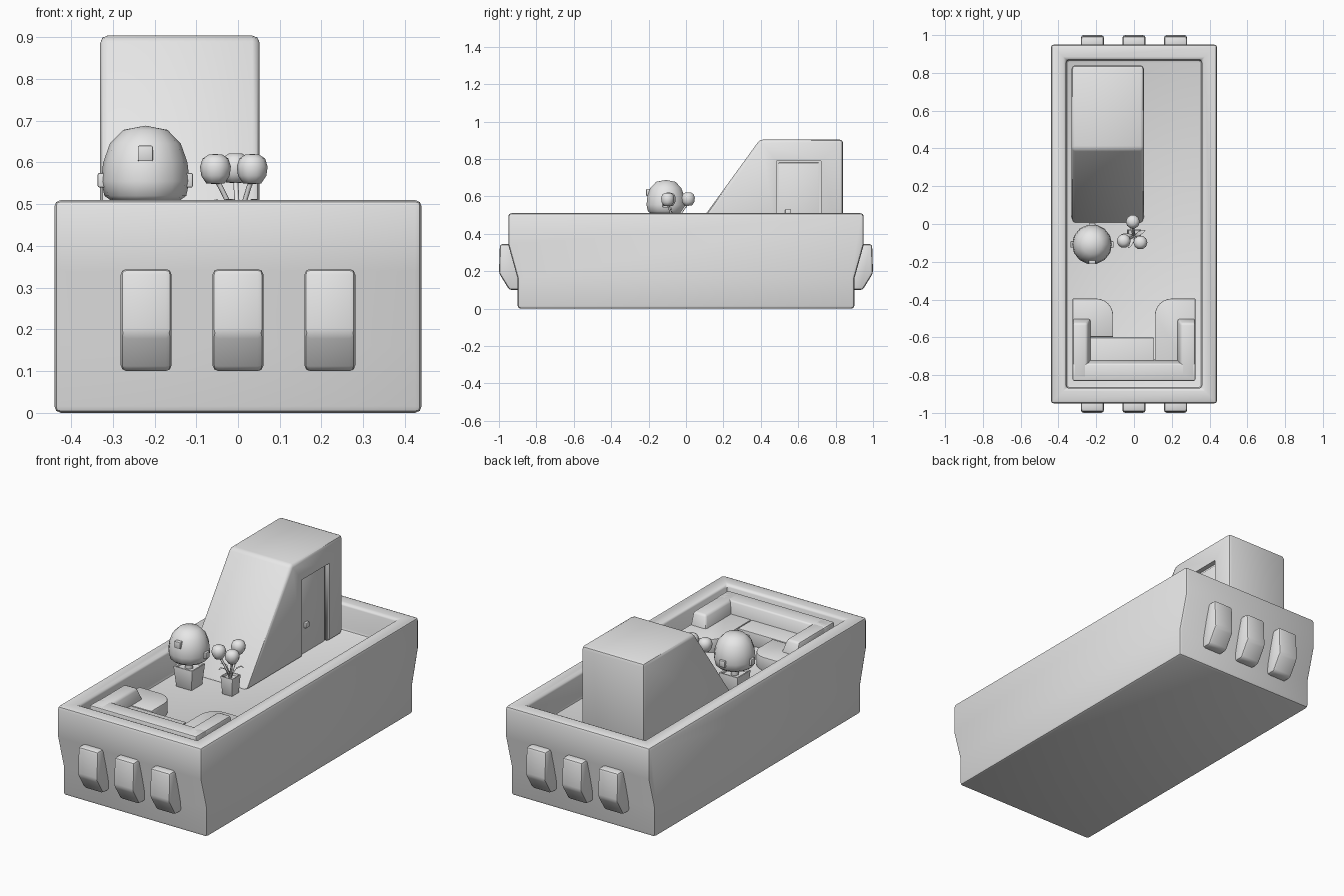
import bpy, bmesh, math
from mathutils import Vector

if "Cube" in bpy.data.objects:
    bpy.data.objects.remove(bpy.data.objects["Cube"])

grey = bpy.data.materials.new("plain_grey")
grey.use_nodes = True
grey.diffuse_color = (0.8, 0.8, 0.8, 1)
grey.node_tree.nodes["Principled BSDF"].inputs["Base Color"].default_value = (0.8, 0.8, 0.8, 1)

DECK = 0.36
RIM = 0.51


def finish(name, bm, bevel=0, segments=2, angle=40):
    """Turn a bmesh into a shaded object, optionally with rounded edges."""
    bmesh.ops.recalc_face_normals(bm, faces=bm.faces)
    mesh = bpy.data.meshes.new(name)
    bm.to_mesh(mesh)
    bm.free()
    mesh.materials.append(grey)
    ob = bpy.data.objects.new(name, mesh)
    bpy.context.collection.objects.link(ob)
    bpy.ops.object.select_all(action="DESELECT")
    ob.select_set(True)
    bpy.context.view_layer.objects.active = ob
    if bevel:
        mod = ob.modifiers.new("rounded_edges", "BEVEL")
        mod.width, mod.segments = bevel, segments
        mod.limit_method, mod.angle_limit = "ANGLE", math.radians(30)
        bpy.ops.object.modifier_apply(modifier=mod.name)
    bpy.ops.object.shade_smooth_by_angle(angle=math.radians(angle))
    return ob


def prism_mesh(points, lo, hi, axis="x"):
    """Extrude a closed outline: (y, z) along x, (x, z) along y or (x, y) along z."""
    place = {"x": lambda a, b: (lo, a, b), "y": lambda a, b: (a, lo, b),
             "z": lambda a, b: (a, b, lo)}[axis]
    bm = bmesh.new()
    face = bm.faces.new([bm.verts.new(place(a, b)) for a, b in points])
    out = bmesh.ops.extrude_face_region(bm, geom=[face])
    step = Vector([hi - lo if axis == c else 0 for c in "xyz"])
    bmesh.ops.translate(bm, vec=step, verts=[v for v in out["geom"] if isinstance(v, bmesh.types.BMVert)])
    bmesh.ops.recalc_face_normals(bm, faces=bm.faces)
    return bm


def prism(name, points, lo, hi, axis="x", bevel=0, segments=2):
    return finish(name, prism_mesh(points, lo, hi, axis), bevel, segments)


def box(name, x, y, z, bevel=0):
    return prism(name, [(x[0], y[0]), (x[1], y[0]), (x[1], y[1]), (x[0], y[1])], z[0], z[1], "z", bevel)


def lathe(name, profile, centre, sides=16, angle=50):
    """Spin a (radius, height) profile about a vertical axis."""
    bm = bmesh.new()
    verts = [bm.verts.new((r, 0, z)) for r, z in profile]
    edges = [bm.edges.new(pair) for pair in zip(verts, verts[1:])]
    bmesh.ops.spin(bm, geom=verts + edges, axis=(0, 0, 1), cent=(0, 0, 0),
                   angle=math.tau, steps=sides, use_duplicate=False)
    bmesh.ops.remove_doubles(bm, verts=bm.verts, dist=0.0005)
    bmesh.ops.translate(bm, vec=centre, verts=bm.verts)
    return finish(name, bm, angle=angle)


def stem(name, start, end, radius, bow=0.0):
    """Thin bowed stalk between two points."""
    curve = bpy.data.curves.new(name, "CURVE")
    curve.dimensions = "3D"
    curve.bevel_depth, curve.bevel_resolution = radius, 1
    curve.use_fill_caps = True
    spline = curve.splines.new("POLY")
    spline.points.add(4)
    a, b = Vector(start), Vector(end)
    for i, p in enumerate(spline.points):
        t = i / 4
        p.co = (*(a.lerp(b, t) + Vector((0, 0, bow * math.sin(t * math.pi)))), 1)
    curve.materials.append(grey)
    ob = bpy.data.objects.new(name, curve)
    bpy.context.collection.objects.link(ob)


# Hull: stepped side outline, with the deck well sunk into the top
half = [(0.90, 0), (0.90, 0.16), (0.95, 0.34), (0.95, RIM)]
bm = prism_mesh([(-y, z) for y, z in half[::-1]] + half, -0.44, 0.44)
top = [f for f in bm.faces if f.normal.z > 0.9]
bmesh.ops.inset_region(bm, faces=top, thickness=0.114)
well = bmesh.ops.extrude_discrete_faces(bm, faces=top)["faces"]
bmesh.ops.translate(bm, vec=(0, 0, DECK - RIM), verts=well[0].verts)
finish("hull", bm, 0.016)

# Fenders at both ends
fender = [(0.88, 0.1), (0.945, 0.1), (1.0, 0.19), (0.995, 0.345), (0.93, 0.345)]
for end, sign in (("front", -1), ("rear", 1)):
    for i in (-1, 0, 1):
        prism(f"{end}_fender_{i + 2}", [(sign * y, z) for y, z in fender],
              0.22 * i - 0.061, 0.22 * i + 0.061, bevel=0.014)

# Cabin with a sloped front and a recessed doorway
cabin = prism("cabin", [(0.0, DECK), (0.84, DECK), (0.84, 0.904), (0.395, 0.904)], -0.33, 0.052, bevel=0.018)
cutter = box("doorway_cutter", (0.025, 0.2), (0.485, 0.722), (0.3, 0.79))
cutter.hide_render = True
cut = cabin.modifiers.new("doorway", "BOOLEAN")
cut.operation, cut.object, cut.solver = "DIFFERENCE", cutter, "EXACT"
bpy.context.view_layer.objects.active = cabin
bpy.ops.object.modifier_apply(modifier=cut.name)
bpy.data.objects.remove(cutter)
box("door", (0.02, 0.03), (0.495, 0.712), (DECK, 0.78), 0.003)
box("door_handle", (0.028, 0.045), (0.53, 0.56), (0.5, 0.53), 0.004)

# Corner sofa: seat, rounded end seats, backrest and sloped arms
SEAT = 0.435
box("sofa_seat", (-0.325, 0.106), (-0.82, -0.602), (DECK, SEAT), 0.004)
for side, s, back in (("right", -1, -0.598), ("left", 1, -0.82)):
    r = 0.09
    arc = [(0.2 - r * math.sin(a), -0.485 + r * math.cos(a))
           for a in (i * math.pi / 12 for i in range(7))]
    outline = [(0.325, -0.395)] + arc + [(0.11, back), (0.325, back)]
    prism(f"sofa_{side}_end_seat", [(s * x, y) for x, y in outline], DECK, SEAT, "z", 0.004)

    # Arm: wide at the seat, narrower on top, sloped at its free end
    bm = prism_mesh([(s * 0.325, -0.82), (s * 0.225, -0.82), (s * 0.225, -0.495), (s * 0.325, -0.495)],
                    SEAT - 0.02, 0.5, "z")
    for v in bm.verts:
        if v.co.z > SEAT:
            v.co.y -= 0.03 if v.co.y > -0.6 else 0
            v.co.x += s * 0.022 if abs(v.co.x) < 0.3 else 0
    finish(f"sofa_{side}_arm", bm, 0.012)
prism("sofa_backrest", [(-0.83, 0.41), (-0.715, 0.41), (-0.74, 0.5), (-0.83, 0.5)], -0.325, 0.325, bevel=0.008)


def pot(name, x, y, half_width, height):
    """Square tapered pot with a sunken soil surface."""
    w = half_width
    bm = prism_mesh([(x - w, y - w), (x + w, y - w), (x + w, y + w), (x - w, y + w)], DECK, DECK + height, "z")
    for v in bm.verts:
        if v.co.z < DECK + 0.01:
            v.co.x += (x - v.co.x) * 0.18
            v.co.y += (y - v.co.y) * 0.18
    rim = [f for f in bm.faces if f.normal.z > 0.9]
    bmesh.ops.inset_region(bm, faces=rim, thickness=w * 0.22)
    soil = bmesh.ops.extrude_discrete_faces(bm, faces=rim)["faces"]
    bmesh.ops.translate(bm, vec=(0, 0, -0.015), verts=soil[0].verts)
    finish(name, bm, 0.004)


# Clipped tree in a pot, with small square leaf tufts
TX, TY = -0.222, -0.108
pot("tree_pot", TX, TY, 0.058, 0.115)
stem("tree_trunk", (TX, TY, 0.44), (TX, TY, 0.54), 0.022)
lathe("tree_crown", [(0, 0.507), (0.08, 0.507), (0.098, 0.52), (0.106, 0.555), (0.101, 0.6),
                     (0.085, 0.645), (0.053, 0.678), (0, 0.688)], (TX, TY, 0), 14)
for i, (dx, dy) in enumerate(((-1, 0), (1, 0), (0, 1))):
    x, y = TX + dx * 0.103, TY + dy * 0.103
    box(f"tree_tuft_{i + 1}", (x - 0.011 - 0.006 * abs(dy), x + 0.011 + 0.006 * abs(dy)),
        (y - 0.011 - 0.006 * abs(dx), y + 0.011 + 0.006 * abs(dx)), (0.54, 0.575), 0.004)
box("tree_tuft_front", (TX - 0.018, TX + 0.018), (TY - 0.105, TY - 0.08), (0.603, 0.64), 0.003)

# Flowering plant: three round blooms on stalks and a ring of leaves
PX, PY = 0.0, -0.065
pot("plant_pot", PX, PY, 0.037, 0.1)
blooms = [(-0.054, -0.09, 0.582), (0.034, -0.098, 0.582), (-0.006, 0.012, 0.584)]
for i, (x, y, z) in enumerate(blooms):
    stem(f"plant_stalk_{i + 1}", (PX, PY, 0.44), (x, y, z - 0.02), 0.006, 0.01)
    lathe(f"plant_bloom_{i + 1}", [(0, -0.034), (0.022, -0.032), (0.034, -0.014), (0.037, 0.008),
                                   (0.031, 0.027), (0.016, 0.037), (0, 0.038)], (x, y, z), 10, 60)
for i in range(5):
    a = math.tau * i / 5 + 0.5
    bm = bmesh.new()
    rows = [(0.005, 0.005, 0.455), (0.03, 0.011, 0.5), (0.052, 0.009, 0.512), (0.068, 0.002, 0.505)]
    pairs = []
    for d, w, z in rows:
        pairs.append([bm.verts.new((PX + d * math.cos(a) - k * w * math.sin(a),
                                    PY + d * math.sin(a) + k * w * math.cos(a), z)) for k in (-1, 1)])
    for p, q in zip(pairs, pairs[1:]):
        bm.faces.new((p[0], p[1], q[1], q[0]))
    bmesh.ops.solidify(bm, geom=bm.faces[:], thickness=0.004)
    finish(f"plant_leaf_{i + 1}", bm)
